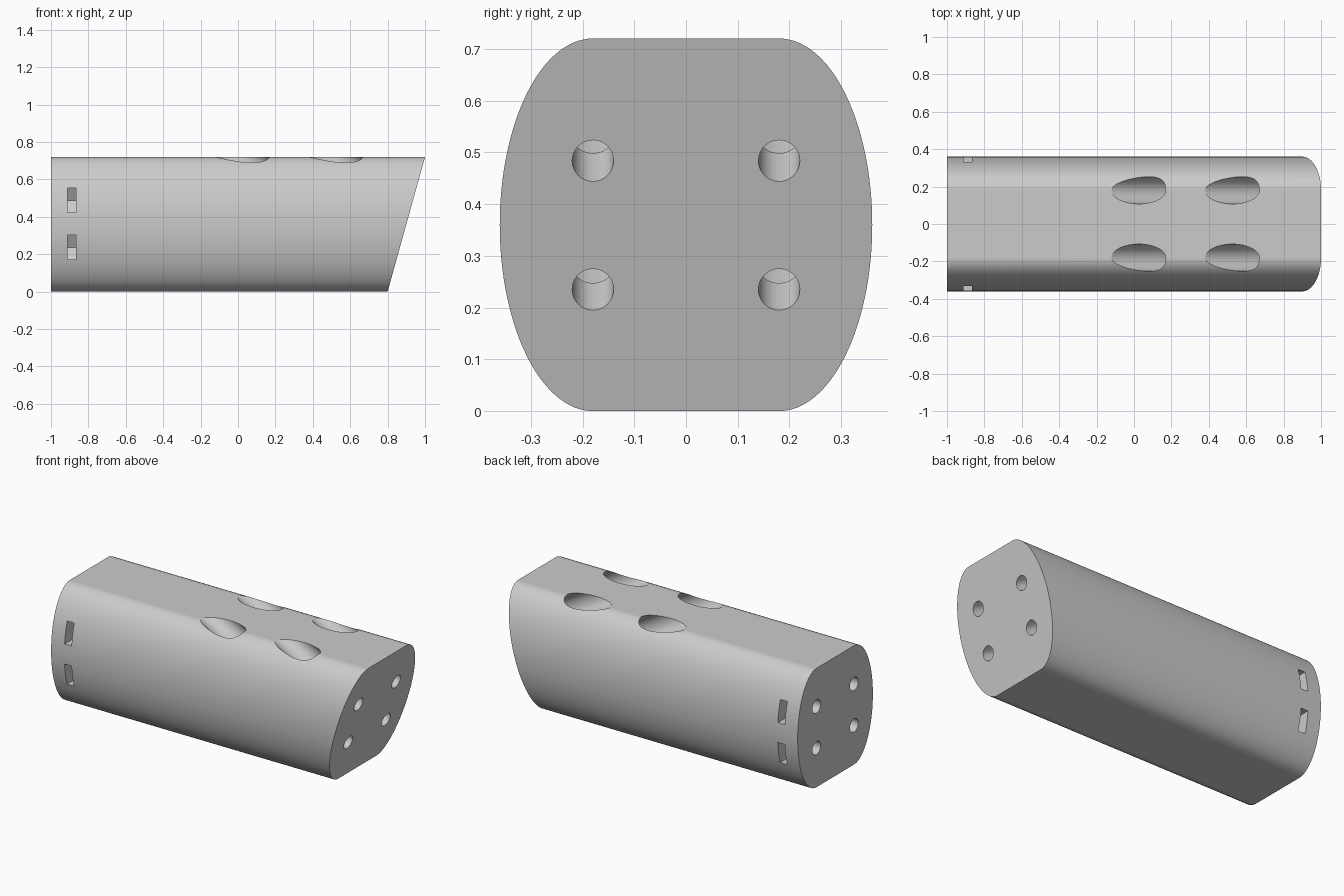
import bpy, bmesh, math
from mathutils import Vector

cube = bpy.data.objects.get("Cube")
if cube:
    bpy.data.objects.remove(cube)

H = 0.72                       # body height
HALF = H / 2
SLOPE = math.radians(30)       # tilt of the screw channels
ROWS = (0.237, 0.488)          # heights of the two fastener rows
SIDE = 0.18                    # distance of the fasteners from the middle

grey = bpy.data.materials.new("plain_grey")
grey.use_nodes = True
grey.diffuse_color = (0.6, 0.6, 0.6, 1)
grey.node_tree.nodes["Principled BSDF"].inputs["Base Color"].default_value = (0.6, 0.6, 0.6, 1)


def prism(name, start, end):
    """Closed solid between two matching rings of points."""
    bm = bmesh.new()
    a = [bm.verts.new(p) for p in start]
    b = [bm.verts.new(p) for p in end]
    bm.faces.new(a)
    bm.faces.new(b[::-1])
    for i in range(len(a)):
        j = (i + 1) % len(a)
        bm.faces.new((a[j], a[i], b[i], b[j]))
    bmesh.ops.recalc_face_normals(bm, faces=bm.faces)
    mesh = bpy.data.meshes.new(name)
    bm.to_mesh(mesh)
    bm.free()
    mesh.materials.append(grey)
    obj = bpy.data.objects.new(name, mesh)
    bpy.context.collection.objects.link(obj)
    return obj


def rod(name, start, end, radius, sides=48):
    """Round cutter between two points lying in one upright plane."""
    axis = (end - start).normalized()
    across = Vector((0, 1, 0))
    up = axis.cross(across)
    ring = [radius * (across * math.cos(t) + up * math.sin(t))
            for t in (2 * math.pi * i / sides for i in range(sides))]
    return prism(name, [start + r for r in ring], [end + r for r in ring])


# Body: flat top and bottom, half-elliptical sides, one slanted end
N = 64
outline = []
for side in (1, -1):
    for i in range(N + 1):
        t = -math.pi / 2 + math.pi * i / N
        outline.append((side * (SIDE + 0.18 * math.cos(t)), HALF + side * HALF * math.sin(t)))
body = prism("block_body",
             [(-1, y, z) for y, z in outline],
             [(0.8 + 0.2 * z / H, y, z) for y, z in outline])

cutters = []
down = Vector((math.cos(SLOPE), 0, -math.sin(SLOPE)))
for s in (1, -1):
    y = s * SIDE
    for z, mouth in zip(ROWS, (0.025, 0.525)):
        # Tilted screw channel: wide from the top, narrow at the slanted end
        top = Vector((mouth, y, H))
        reach = (H - z) / math.sin(SLOPE)
        cutters.append(rod("channel_cutter", top - 0.3 * down, top + (reach - 0.09) * down, 0.0725))
        cutters.append(rod("screw_cutter", top + (reach - 0.15) * down, top + (reach + 0.1) * down, 0.04))
        # Straight bolt hole in the square end
        cutters.append(rod("bolt_cutter", Vector((-1.1, y, z)), Vector((-0.8, y, z)), 0.04))
        # Nut slot from the side, ending in a hexagonal point
        w = 0.065
        r = w / math.cos(math.radians(30))
        shape = [(0.5, z - w), (0.5, z + w), (SIDE - r / 2, z + w),
                 (SIDE - r, z), (SIDE - r / 2, z - w)]
        cutters.append(prism("nut_cutter", [(-0.912, s * a, b) for a, b in shape],
                             [(-0.865, s * a, b) for a, b in shape]))

# Cut every opening, then drop the cutters
bpy.context.view_layer.objects.active = body
for c in cutters:
    c.hide_render = True
    mod = body.modifiers.new("cut", "BOOLEAN")
    mod.operation = "DIFFERENCE"
    mod.solver = "EXACT"
    mod.object = c
    bpy.ops.object.modifier_apply(modifier=mod.name)
    bpy.data.objects.remove(c)

# Smooth curved walls, crisp rims
bpy.ops.object.select_all(action="DESELECT")
body.select_set(True)
bpy.ops.object.shade_smooth_by_angle(angle=math.radians(25))
weighted = body.modifiers.new("flat_faces", "WEIGHTED_NORMAL")
weighted.keep_sharp = True
